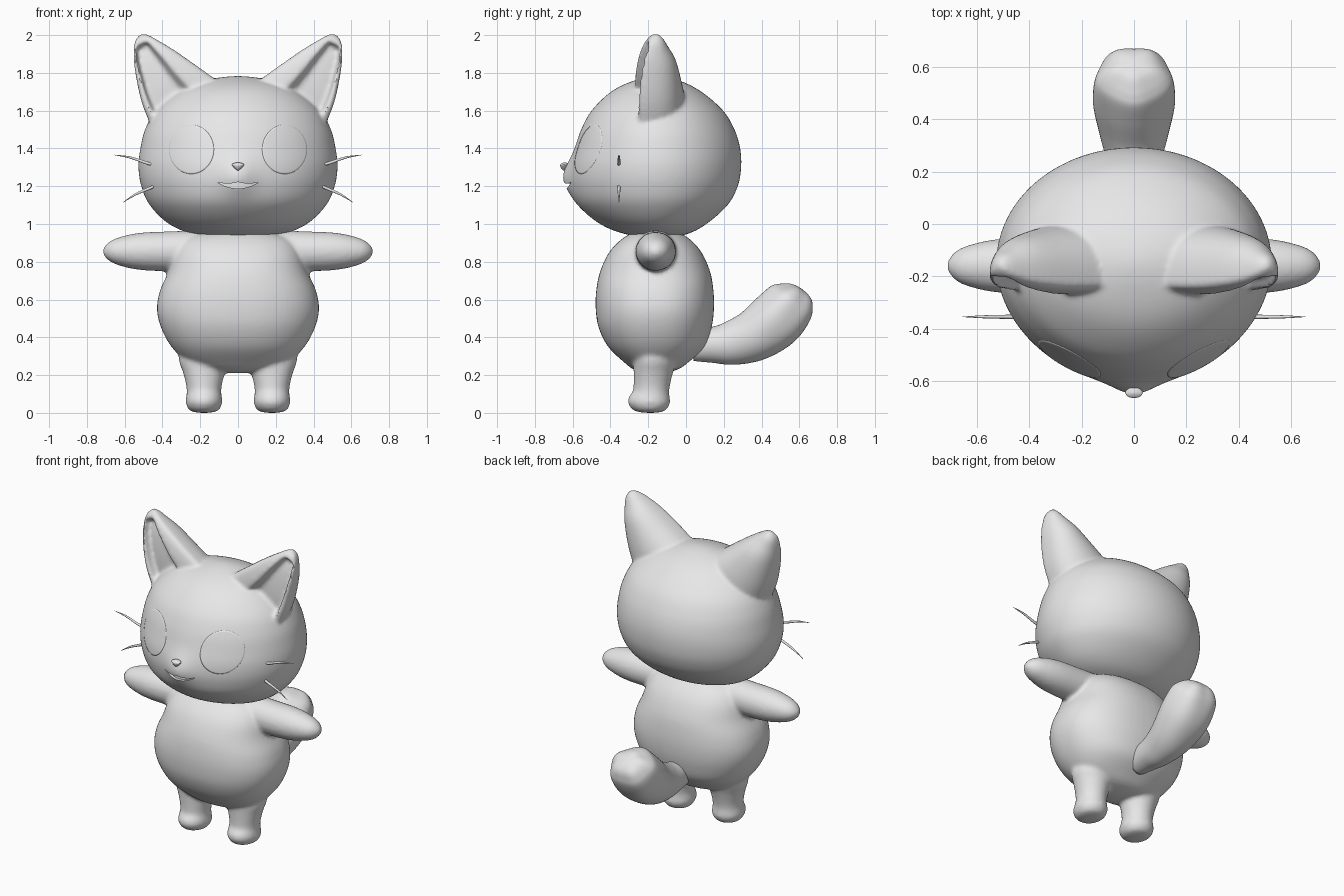
import bpy, bmesh, math
from mathutils import Vector
from mathutils.bvhtree import BVHTree

if "Cube" in bpy.data.objects:
    bpy.data.objects.remove(bpy.data.objects["Cube"])

grey = bpy.data.materials.new("soft grey")
grey.diffuse_color = (0.8, 0.8, 0.8, 1)
grey.use_nodes = True
grey.node_tree.nodes["Principled BSDF"].inputs["Base Color"].default_value = grey.diffuse_color


def spline(rows, keep, n=6):
    """Smooth rows; the columns after `keep` are radii, which mirror at a closed pole."""
    def beyond(end, nxt):
        if max(abs(v) for v in end[keep:]) < 1e-6:
            return [v if i < keep else -v for i, v in enumerate(nxt)]
        return [2 * a - b for a, b in zip(end, nxt)]
    pts = [beyond(rows[0], rows[1])] + list(rows) + [beyond(rows[-1], rows[-2])]
    out = []
    for i in range(1, len(pts) - 2):
        for k in range(n):
            t = k / n
            out.append([0.5 * (2 * b + (c - a) * t + (2 * a - 5 * b + 4 * c - d) * t * t
                               + (3 * b - a - 3 * c + d) * t ** 3)
                        for a, b, c, d in zip(*pts[i - 1:i + 3])])
    return out + [list(rows[-1])]


def skin(name, shells):
    """One object from lists of rings, each shell closed at both ends."""
    bm = bmesh.new()
    for rings in shells:
        vs = [[bm.verts.new(p) for p in r] for r in rings]
        m = len(vs[0])
        for a, b in zip(vs, vs[1:]):
            for j in range(m):
                bm.faces.new((a[j], a[(j + 1) % m], b[(j + 1) % m], b[j]))
        bm.faces.new(vs[0][::-1])
        bm.faces.new(vs[-1])
    bmesh.ops.remove_doubles(bm, verts=bm.verts, dist=1e-5)
    bmesh.ops.recalc_face_normals(bm, faces=bm.faces)
    me = bpy.data.meshes.new(name)
    bm.to_mesh(me)
    bm.free()
    me.polygons.foreach_set("use_smooth", [True] * len(me.polygons))
    me.materials.append(grey)
    ob = bpy.data.objects.new(name, me)
    bpy.context.collection.objects.link(ob)
    return ob


def fuse(ob, size, rounds):
    """Melt overlapping shells into one soft surface."""
    r = ob.modifiers.new("fuse", "REMESH")
    r.mode, r.voxel_size, r.use_smooth_shade = "VOXEL", size, True
    s = ob.modifiers.new("soften", "SMOOTH")
    s.factor, s.iterations = .5, rounds


def power(v, p):
    return math.copysign(abs(v) ** (2 / p), v)


def upright(rows, xc, yc, pf=2.0, pb=2.0, seg=64):
    """Rings stacked in z; rows are z, half width, reach forward, reach back."""
    rings = []
    for z, w, f, b in spline(rows, 1):
        ring = []
        for j in range(seg):
            a = 2 * math.pi * j / seg
            c, s = math.cos(a), math.sin(a)
            p = pb if s > 0 else pf
            ring.append(Vector((xc + w * power(c, p), yc + (b if s > 0 else f) * power(s, p), z)))
        rings.append(ring)
    return rings


def tube(rows, side, seg=32, lobes=0.0):
    """Rings along a path; rows are x, y, z, radius along side, radius across."""
    sp = spline(rows, 3)
    side = Vector(side)
    rings = []
    for i, r in enumerate(sp):
        t = Vector(sp[min(i + 1, len(sp) - 1)][:3]) - Vector(sp[max(i - 1, 0)][:3])
        up = t.cross(side).normalized()
        ring = []
        for j in range(seg):
            a = 2 * math.pi * j / seg
            k = 1 + lobes * max(0, i / len(sp) - 0.35) * math.cos(5 * a + math.pi / 2)
            ring.append(Vector(r[:3]) + k * (side * (r[3] * math.cos(a)) + up * (r[4] * math.sin(a))))
        rings.append(ring)
    return rings


# Ears: hollow front with a broad inner rim, rounded back
def step(v):
    v = min(1, max(0, v))
    return v * v * (3 - 2 * v)


def ear(s):
    # outer edge x z, inner edge x z, front y, depth
    edges = [(.44, 1.47, .07, 1.73, -.275, .28), (.508, 1.64, .22, 1.838, -.272, .25),
             (.543, 1.80, .335, 1.918, -.253, .20), (.552, 1.90, .42, 1.970, -.225, .13),
             (.545, 1.968, .475, 2.0, -.195, .07), (.512, 2.006, .512, 2.006, -.165, 0)]
    rows = [((a + c) / 2, (b + d) / 2, y, (a - c) / 2, (b - d) / 2, e) for a, b, c, d, y, e in edges]
    sp = spline(rows, 3, 10)
    rings = []
    for i, (cx, cz, y, hx, hz, d) in enumerate(sp):
        v = i / (len(sp) - 1)
        ring = []
        for j in range(80):
            a = 2 * math.pi * j / 80
            u, q = math.cos(a), math.sin(a)
            full = abs(q) ** .75
            if q >= 0:
                yy = y + d * (.2 + .8 * full)
            else:
                hollow = step((.84 - u) / .14) * step((u + .42) / .3) * step((.72 - v) / .1) * step((v - .07) / .06)
                yy = y + .2 * d * (1 - full) + min(.06, .45 * d) * hollow
            ring.append((s * (cx + u * hx), yy, cz + u * hz))
        rings.append(ring)
    return rings


# Head, with a small muzzle swelling, fused with the ears
head_rings = upright([(.923, 0, 0, 0), (.945, .225, .165, .15), (1.0, .365, .305, .258),
                      (1.1, .467, .42, .37), (1.2, .512, .46, .424), (1.3, .527, .462, .442),
                      (1.4, .517, .438, .437), (1.5, .492, .405, .407), (1.6, .437, .35, .347),
                      (1.7, .322, .247, .232), (1.757, .19, .13, .12), (1.783, 0, 0, 0)],
                     0, -.15, pf=1.93, seg=112)
for ring in head_rings:
    for p in ring:
        if p.y < -.45:
            p.y -= .037 * math.exp(-(p.x / .09) ** 2 - ((p.z - 1.245) / .095) ** 2)
head = skin("head", [head_rings, ear(-1), ear(1)])
fuse(head, .011, 6)

# Smiling mouth cut into the head
mouth = []
for i in range(25):
    t = -.97 + 1.94 * i / 24
    up = 1.222 - .008 * math.sin(math.pi * abs(t))
    low = 1.222 - .034 * (1 - t * t)
    back = -.612 + .03 * t * t
    mouth.append([(t * .112, y, z) for y, z in ((-.75, up), (back, up), (back, low), (-.75, low))])
cutter = skin("mouth_cutter", [mouth])
cutter.hide_render = True
cut = head.modifiers.new("mouth", "BOOLEAN")
cut.operation, cut.solver, cut.object = "DIFFERENCE", "EXACT", cutter
bpy.context.view_layer.objects.active = head
head.select_set(True)
for name in ("fuse", "soften", "mouth"):
    bpy.ops.object.modifier_apply(modifier=name)
bpy.data.objects.remove(cutter)
bpy.ops.object.shade_smooth_by_angle(angle=math.radians(45))
bm = bmesh.new()
bm.from_mesh(head.data)
surface = BVHTree.FromBMesh(bm)
bm.free()

# Nose
skin("nose", [upright([(1.283, 0, 0, 0), (1.29, .012, .012, .02), (1.305, .027, .02, .02),
                       (1.315, .033, .02, .02), (1.322, .022, .012, .02), (1.326, 0, 0, 0)],
                      0, -.645, seg=24)])


# Eyes: thin plates lying on the face
def eye(s):
    rings = []
    for k, lift in [(i / 16, .0012) for i in range(17)] + [(1, -.004)]:
        ring = []
        for j in range(64):
            a = 2 * math.pi * j / 64
            x, z = s * .247 + .119 * k * math.cos(a), 1.395 + .13 * k * math.sin(a)
            hit = surface.ray_cast(Vector((x, -2, z)), Vector((0, 1, 0)))[0]
            ring.append((x, hit.y - lift, z))
        rings.append(ring)
    return rings


skin("eyes", [eye(s) for s in (-1, 1)])

# Whiskers
skin("whiskers", [tube([(s * x, -.355, z, r, r) for x, z, r in w], (0, 1, 0), 10)
                  for s in (-1, 1)
                  for w in ([(.42, 1.31, .008), (.48, 1.322, .008), (.57, 1.352, .006), (.655, 1.366, .001)],
                            [(.42, 1.215, .008), (.46, 1.193, .008), (.54, 1.158, .006), (.61, 1.114, .001)])])

# Body with arms and legs, fused into one soft surface
parts = [upright([(.21, 0, 0, 0), (.225, .16, .10, .11), (.27, .27, .165, .18), (.35, .352, .247, .265),
                  (.45, .407, .297, .30), (.55, .429, .313, .313), (.65, .412, .31, .31),
                  (.75, .367, .289, .292), (.85, .335, .242, .247), (.92, .28, .175, .185),
                  (.96, .16, .1, .11), (.977, 0, 0, 0)], 0, -.165, 2.3, 2.3)]
for s in (-1, 1):
    parts.append(tube([(s * x, -.16, .855, a, b) for x, a, b in
                       ((.2, .108, .112), (.36, .108, .106), (.5, .104, .1), (.6, .088, .083),
                        (.68, .057, .052), (.716, 0, 0))], (0, 1, 0)))
    parts.append(upright([(0, 0, 0, 0), (.01, .07, .085, .07), (.05, .096, .121, .1),
                          (.085, .094, .117, .098), (.115, .091, .096, .096), (.16, .097, .092, .103),
                          (.22, .113, .092, .118), (.28, .133, .092, .135), (.36, .13, .08, .12)],
                         s * .18, -.185, seg=40))
fuse(skin("body", parts), .012, 5)

# Bushy tail with soft grooves toward the tip
skin("tail", [tube([(0, y, z, a, b) for y, z, a, b in
                    ((.04, .36, .07, .085), (.14, .36, .088, .095), (.24, .37, .105, .117),
                     (.36, .41, .135, .138), (.47, .485, .156, .152), (.55, .57, .15, .14),
                     (.585, .612, .125, .112), (.608, .645, .075, .065), (.615, .655, 0, 0))],
                   (1, 0, 0), 60, lobes=.13)])
